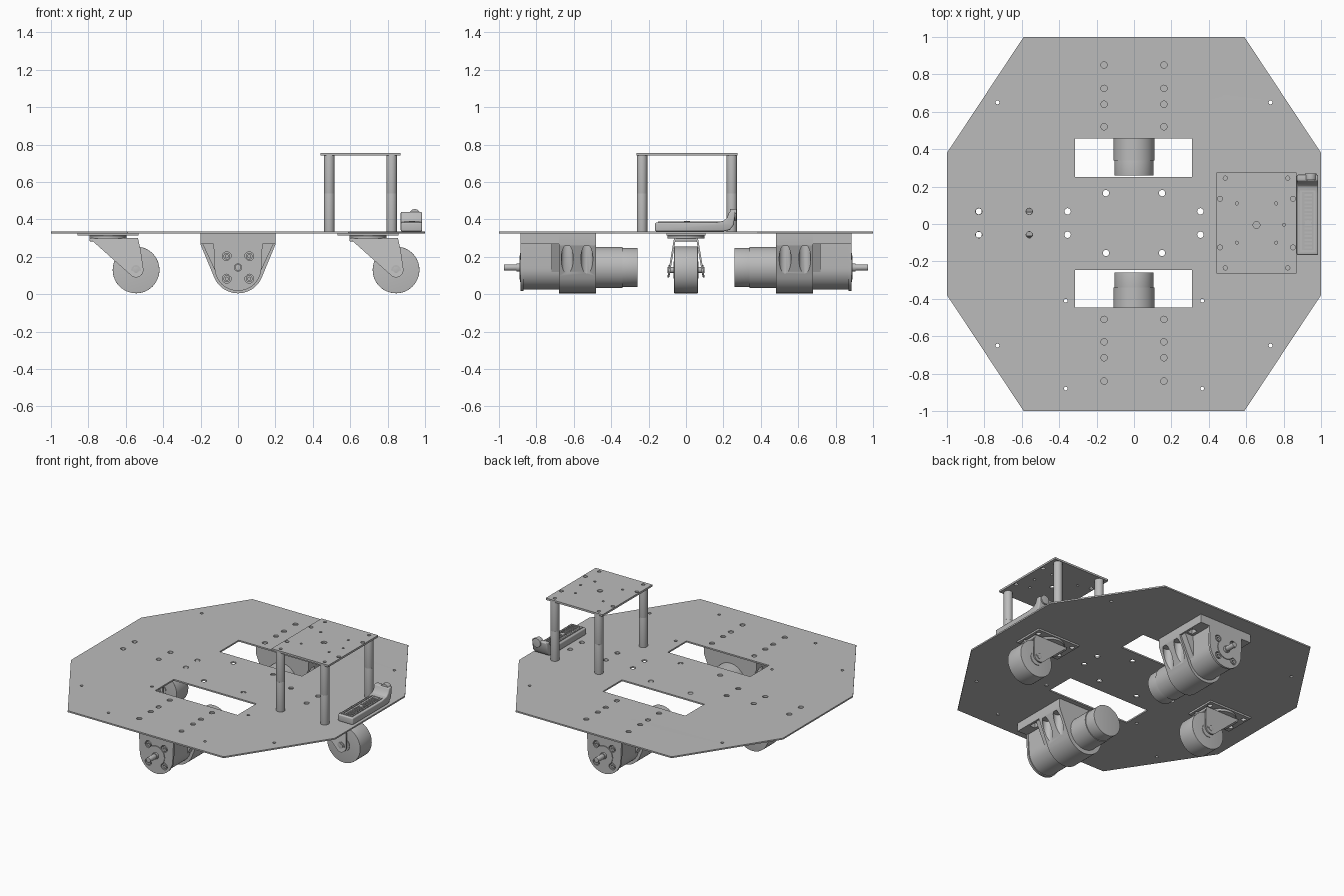
import bpy
import bmesh
from math import cos, sin, pi, radians
from mathutils import Matrix, Vector

default_cube = bpy.data.objects.get("Cube")
if default_cube:
    bpy.data.objects.remove(default_cube)

metal = bpy.data.materials.new("plain grey metal")
metal.use_nodes = True
grey = (0.5, 0.5, 0.5, 1)
metal.diffuse_color = grey
for node in metal.node_tree.nodes:
    if node.type == "BSDF_PRINCIPLED":
        node.inputs["Base Color"].default_value = grey

# Rows give the direction of profile u, profile v and extrusion in the model
ALONG_X = Matrix(((0, 0, 1), (1, 0, 0), (0, 1, 0))).to_4x4()
ALONG_Y = Matrix(((1, 0, 0), (0, 0, 1), (0, 1, 0))).to_4x4()
ALONG_Z = Matrix.Identity(4)
TOP_OF_DECK = 0.335
UNDER_DECK = 0.325


def activate(obj):
    bpy.ops.object.select_all(action="DESELECT")
    obj.select_set(True)
    bpy.context.view_layer.objects.active = obj


def finish(obj, bevel=0, cutters=()):
    """Apply cuts and rounding, then shade."""
    activate(obj)
    for cutter in cutters:
        mod = obj.modifiers.new("cut", "BOOLEAN")
        mod.operation = "DIFFERENCE"
        mod.solver = "EXACT"
        mod.object = cutter
        bpy.ops.object.modifier_apply(modifier=mod.name)
        bpy.data.objects.remove(cutter)
    if bevel:
        mod = obj.modifiers.new("round", "BEVEL")
        mod.width = bevel
        mod.segments = 4
        mod.limit_method = "ANGLE"
        mod.angle_limit = radians(40)
        bpy.ops.object.modifier_apply(modifier=mod.name)
    obj.data.materials.clear()
    obj.data.materials.append(metal)
    bpy.ops.object.shade_smooth_by_angle(angle=radians(30))
    return obj


def circle(u, v, r, n=24):
    return [(u + r * cos(2 * pi * i / n), v + r * sin(2 * pi * i / n)) for i in range(n)]


def rect(u0, u1, v0, v1):
    return [(u0, v0), (u1, v0), (u1, v1), (u0, v1)]


def extrude(name, loops, start, end, axis=ALONG_Z, bevel=0, cutters=(), shear=None):
    """Extrude an outline, with further loops as holes, between two positions."""
    curve = bpy.data.curves.new(name, "CURVE")
    curve.dimensions = "2D"
    curve.fill_mode = "BOTH"
    curve.extrude = abs(end - start) / 2
    for loop in loops:
        spline = curve.splines.new("POLY")
        spline.points.add(len(loop) - 1)
        for point, (u, v) in zip(spline.points, loop):
            point.co = (u, v, 0, 1)
        spline.use_cyclic_u = True
    obj = bpy.data.objects.new(name, curve)
    bpy.context.collection.objects.link(obj)
    activate(obj)
    bpy.ops.object.convert(target="MESH")
    obj = bpy.context.view_layer.objects.active
    bm = bmesh.new()
    bm.from_mesh(obj.data)
    bmesh.ops.remove_doubles(bm, verts=bm.verts, dist=0.00001)
    bm.transform(axis @ Matrix.Translation((0, 0, (start + end) / 2)))
    if shear:
        bm.transform(shear)
    bmesh.ops.recalc_face_normals(bm, faces=bm.faces)
    bm.to_mesh(obj.data)
    bm.free()
    return finish(obj, bevel, cutters)


def rod(name, u, v, r, start, end, axis=ALONG_Z, bevel=0):
    return extrude(name, [circle(u, v, r, 48)], start, end, axis, bevel)


def mirrored(us, vs):
    return [(a * u, b * v) for u in us for v in vs for a in (-1, 1) for b in (-1, 1)]


# Main deck with motor windows and drilled holes
deck = [(-1, -0.38), (-0.59, -1), (0.59, -1), (1, -0.38),
        (1, 0.38), (0.59, 1), (-0.59, 1), (-1, 0.38)]
bolts = mirrored([0.16], [0.515, 0.635, 0.72, 0.845]) + mirrored([0.15], [0.16])
bolts += mirrored([0.355, 0.56, 0.83], [0.0625])
pins = mirrored([0.73], [0.65])
pins += [(s * 0.365, y) for s in (-1, 1) for y in (-0.41, -0.88)]
loops = [deck, rect(-0.315, 0.31, 0.25, 0.457), rect(-0.315, 0.31, -0.447, -0.245)]
loops += [circle(x, y + 0.005, 0.017) for x, y in bolts]
loops += [circle(x, y, 0.01) for x, y in pins]
extrude("main_deck", loops, UNDER_DECK, TOP_OF_DECK)

# Raised platform on four two-piece standoffs
centre = Vector((0.655, 0.005))
holes = [(x, y, 0.011) for x, y in mirrored([0.167], [0.24])]
holes += [(x, y, 0.013) for x, y in mirrored([0.195], [0.13])]
holes += [(x, y, 0.008) for x, y in mirrored([0.105], [0.105])]
holes += [(0, -0.01, 0.018), (0.147, -0.01, 0.008)]
loops = [rect(0.44, 0.87, -0.265, 0.275)]
loops += [circle(centre.x + x, centre.y + y, r) for x, y, r in holes]
extrude("upper_platform", loops, 0.742, 0.755)
for x, y in mirrored([0.167], [0.24]):
    spot = centre.x + x, centre.y + y
    rod("standoff_lower", *spot, 0.028, TOP_OF_DECK, 0.538, bevel=0.003)
    rod("standoff_upper", *spot, 0.028, 0.538, 0.742, bevel=0.003)

# Side sensor: flat bar that curves up at the back
bar = [(-0.165, 0.336), (0.2, 0.336), (0.235, 0.345), (0.255, 0.37), (0.265, 0.44),
       (0.23, 0.44), (0.22, 0.41), (0.2, 0.392), (0.16, 0.384), (-0.165, 0.384)]
extrude("sensor_body", [bar], 0.87, 0.985, ALONG_X, 0.012)
extrude("sensor_rim", [rect(0.887, 0.97, -0.15, 0.18), rect(0.897, 0.96, -0.14, 0.17)],
        0.383, 0.39)
for i in range(15):
    y = -0.13 + i * 0.02
    extrude("sensor_rib", [rect(0.912, 0.952, y, y + 0.01)], 0.383, 0.388)
rod("sensor_button", 0.93, 0.005, 0.016, 0.383, 0.391)
rod("sensor_knob", 0.945, 0.425, 0.03, 0.235, 0.27, ALONG_Y, 0.006)

# Two swivel casters, both trailing the same way
for cx in (-0.695, 0.695):
    wx, wz = cx + 0.15, 0.13
    loops = [rect(cx - 0.163, cx + 0.163, -0.105, 0.105)]
    loops += [circle(cx + x, y + 0.005, 0.016) for x, y in mirrored([0.135], [0.0625])]
    extrude("caster_mount", loops, 0.313, UNDER_DECK)
    rod("caster_swivel", cx, 0, 0.1, 0.298, 0.313, bevel=0.004)
    extrude("caster_fork_bridge", [rect(cx - 0.1, cx + 0.16, -0.06, 0.06)],
            0.282, 0.3, bevel=0.006)
    rod("caster_wheel", wx, wz, 0.125, -0.063, 0.063, ALONG_Y, 0.025)
    rod("caster_axle", wx, wz, 0.016, -0.098, 0.098, ALONG_Y, 0.003)
    tip = [(wx + 0.04 * cos(a), wz + 0.04 * sin(a))
           for a in [radians(-140 + 20 * i) for i in range(8)]]
    leg = [(cx - 0.1, 0.3)] + tip + [(cx + 0.175, 0.235), (cx + 0.16, 0.3)]
    for side in (-1, 1):
        # The legs splay outward toward the axle
        lean = Matrix.Identity(4)
        lean[1][2] = -side * 0.17
        lean[1][3] = side * 0.11
        extrude("caster_fork_leg", [leg], -0.005, 0.005, ALONG_Y, shear=lean)
        rod("caster_hub", wx, wz, 0.045, side * 0.06, side * 0.067, ALONG_Y)
        rod("caster_axle_nut", wx, wz, 0.026, side * 0.085, side * 0.094, ALONG_Y)


def cradle(half, shoulder, radius, hub, first):
    """Outline with straight upper sides and a round underside."""
    arc = [(radius * cos(a), hub + radius * sin(a))
           for a in [radians(first + (180 + 2 * first) * -i / 24) for i in range(25)]]
    return [(-half, UNDER_DECK), (half, UNDER_DECK), (half, shoulder)] + arc + [(-half, shoulder)]


# Two gear motors hung under the deck, mirrored front to back
hub = 0.143
for side in (-1, 1):
    def along(name, loops, near, far, **extra):
        return extrude(name, loops, side * near, side * far, ALONG_Y, **extra)

    scoops = [rod("scoop_cutter", sx * 0.168, side * y, 0.032, -0.05, 0.258)
              for sx in (-1, 1) for y in (0.53, 0.635)]
    along("motor_clamp", [cradle(0.2, 0.265, 0.138, hub, -20)], 0.48, 0.68, cutters=scoops)

    # Flange with open bolt pockets on its underside
    pockets = []
    for sx in (-1, 1):
        pocket = rect(sx * 0.165 - 0.02, sx * 0.165 + 0.02, side * 0.76 - 0.025, side * 0.76 + 0.025)
        pockets.append(extrude("pocket_cutter", [pocket], 0.2, 0.3))
    along("motor_flange", [rect(-0.2, 0.2, 0.268, UNDER_DECK)], 0.68, 0.885, cutters=pockets)

    # Gearbox housing, screw bosses and output shaft
    along("gearbox", [cradle(0.125, 0.25, 0.118, hub, 0)], 0.68, 0.87)
    screws = [(x, hub + z) for x, z in mirrored([0.06], [0.06])]
    face = [cradle(0.13, 0.25, 0.125, hub, 0)] + [circle(x, z, 0.024) for x, z in screws]
    along("gearbox_face", face, 0.87, 0.885)
    for x, z in screws:
        along("gearbox_screw", [circle(x, z, 0.018), circle(x, z, 0.008)], 0.865, 0.887)
    along("gearbox_hub", [circle(0, hub, 0.065, 48)], 0.88, 0.89)
    for sx in (-1, 1):
        along("gearbox_gusset", [[(sx * 0.12, 0.27), (sx * 0.19, 0.27), (sx * 0.12, 0.12)]],
              0.68, 0.72)
    along("shaft_collar", [circle(0, hub, 0.022)], 0.88, 0.905)
    along("output_shaft", [circle(0, hub, 0.017)], 0.88, 0.972, bevel=0.003)

    # Motor can in stepped sections
    along("motor_can", [circle(0, hub, 0.11, 48)], 0.34, 0.49)
    along("motor_end_cap", [circle(0, hub, 0.105, 48)], 0.26, 0.35, bevel=0.004)
